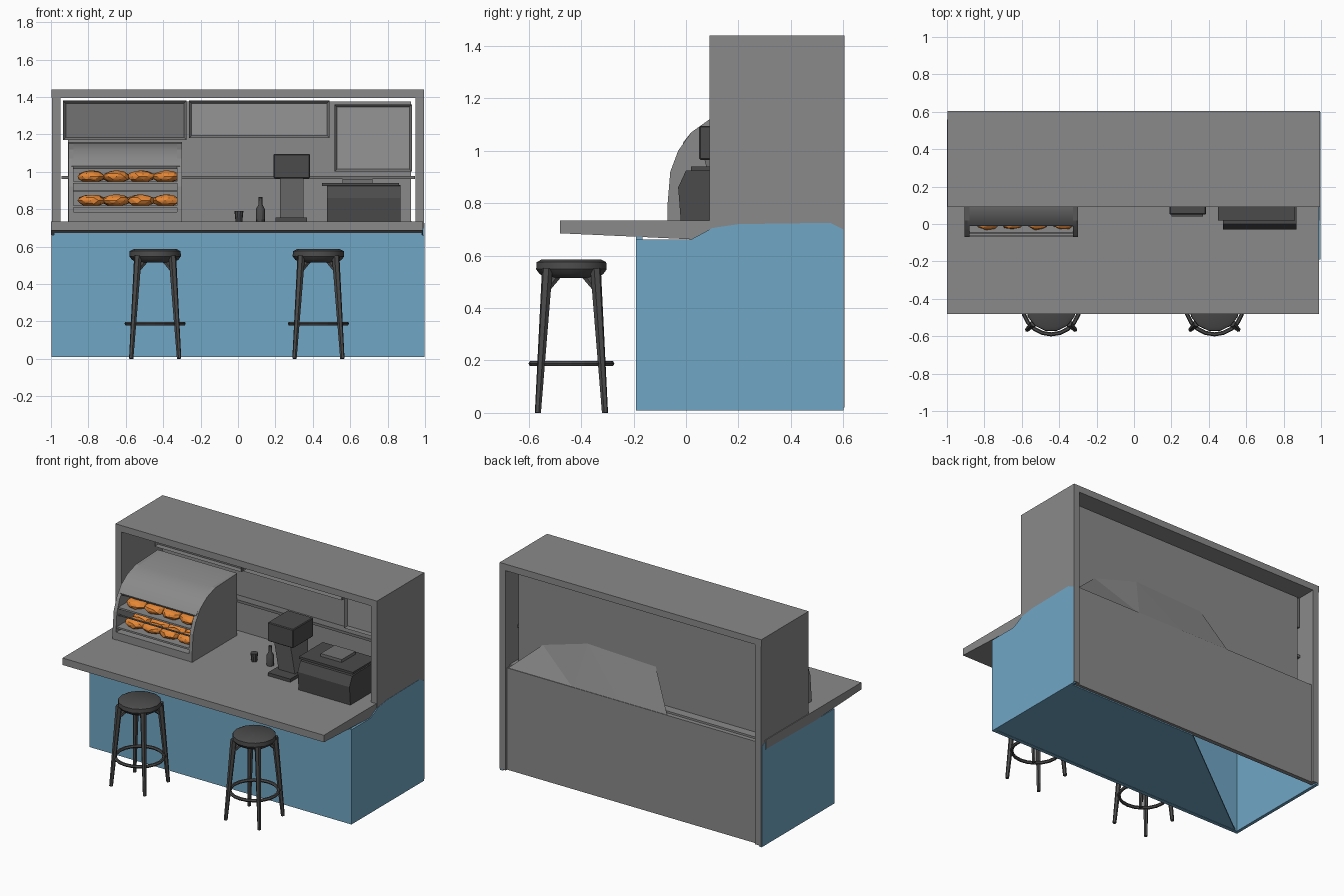
import bpy, bmesh, math, random
from mathutils import Vector, Matrix

if "Cube" in bpy.data.objects:
    bpy.data.objects.remove(bpy.data.objects["Cube"])
random.seed(4)

def mat(name, r, g, b):
    m = bpy.data.materials.new(name)
    m.diffuse_color = (r, g, b, 1)
    m.use_nodes = True
    m.node_tree.nodes["Principled BSDF"].inputs["Base Color"].default_value = m.diffuse_color
    return m

GRAY = mat("mid gray", .255, .255, .255)
LIGHT = mat("light gray", .30, .30, .30)
SHADE = mat("deep gray", .17, .17, .17)
DARK = mat("charcoal", .07, .07, .07)
BLUE = mat("soft blue", .16, .385, .56)
ORANGE = mat("baked orange", .78, .24, .035)

def finish(name, bm, m, smooth=False):
    bmesh.ops.recalc_face_normals(bm, faces=bm.faces)
    me = bpy.data.meshes.new(name)
    bm.to_mesh(me)
    bm.free()
    me.materials.append(m)
    ob = bpy.data.objects.new(name, me)
    bpy.context.collection.objects.link(ob)
    if smooth:
        bpy.context.view_layer.objects.active = ob
        ob.select_set(True)
        bpy.ops.object.shade_smooth_by_angle(angle=math.radians(35))
        ob.select_set(False)
    return ob

def box(name, x0, x1, y0, y1, z0, z1, m, bevel=0):
    bm = bmesh.new()
    bmesh.ops.create_cube(bm, size=1)
    for v in bm.verts:
        v.co = ((x0 + x1) / 2 + v.co.x * (x1 - x0), (y0 + y1) / 2 + v.co.y * (y1 - y0),
                (z0 + z1) / 2 + v.co.z * (z1 - z0))
    if bevel:
        bmesh.ops.bevel(bm, geom=bm.edges[:], offset=bevel, segments=1, affect='EDGES')
    return finish(name, bm, m)

def extrude(name, pts, offset, m, smooth=False):
    """Extrude a closed outline of 3D points."""
    bm = bmesh.new()
    f = bm.faces.new([bm.verts.new(p) for p in pts])
    r = bmesh.ops.extrude_face_region(bm, geom=[f])
    for v in r["geom"]:
        if isinstance(v, bmesh.types.BMVert):
            v.co += Vector(offset)
    return finish(name, bm, m, smooth)

def prism(name, pts, x0, x1, m, smooth=False):
    """Extrude a (y, z) profile along x."""
    return extrude(name, [(x0, y, z) for y, z in pts], (x1 - x0, 0, 0), m, smooth)

def lathe(name, prof, x, y, m, n=12):
    """Stack rings of (radius, z) around a vertical axis."""
    bm = bmesh.new()
    rings = [[bm.verts.new((x + r * math.cos(math.tau * i / n), y + r * math.sin(math.tau * i / n), z))
              for i in range(n)] for r, z in prof]
    for a, b in zip(rings, rings[1:]):
        for i in range(n):
            bm.faces.new((a[i], a[(i + 1) % n], b[(i + 1) % n], b[i]))
    bm.faces.new(rings[0])
    bm.faces.new(rings[-1])
    return finish(name, bm, m, True)

def rod(name, p, q, r0, r1, m, n=6):
    p, q = Vector(p), Vector(q)
    bm = bmesh.new()
    rot = (q - p).to_track_quat('Z', 'Y').to_matrix().to_4x4()
    bmesh.ops.create_cone(bm, cap_ends=True, segments=n, radius1=r0, radius2=r1, depth=(q - p).length,
                          matrix=Matrix.Translation((p + q) / 2) @ rot)
    return finish(name, bm, m)

def framed_panel(name, x0, x1, y0, y1, z0, z1, inner, border=.02):
    """Box whose front face is inset and sunk, with its own colour."""
    ob = box(name, x0, x1, y0, y1, z0, z1, SHADE)
    ob.data.materials.append(inner)
    bm = bmesh.new()
    bm.from_mesh(ob.data)
    f = min(bm.faces, key=lambda f: f.calc_center_median().y)
    bmesh.ops.inset_region(bm, faces=[f], thickness=border, depth=-.015)
    f.material_index = 1
    bm.to_mesh(ob.data)
    bm.free()

# Blue counter shell: front, floor open at the rear left corner, side skins
box("counter_front", -.985, .985, -.19, -.165, .01, .675, BLUE)
extrude("counter_floor", [(-.985, -.185, .012), (.985, -.185, .012), (.985, .57, .012), (0, .57, .012)],
        (0, 0, .012), BLUE)
for s, n in ((-1, "left"), (1, "right")):
    prism(n + "_counter_side", [(-.19, .01), (.6, .01), (.6, .70), (.55, .725), (.2, .72), (.1, .705),
                                (.02, .662), (-.19, .662)], s * .975, s * .997, BLUE)
    # Gray upright panels reach the floor at the rear
    prism(n + "_upright", [(.09, .70), (.09, 1.44), (.605, 1.44), (.605, .02), (.56, .02), (.56, .70)],
          s * .95, s * .995, GRAY)

# Countertop with tapered underside
prism("countertop", [(-.48, .685), (-.48, .733), (.56, .733), (.56, .67), (.02, .662), (-.19, .672)], -1, .99, GRAY)

# Roof, back panel, upper wall
box("roof", -.997, .99, .09, .605, 1.395, 1.44, GRAY)
box("back_panel", -.955, .955, .56, .59, .02, .72, GRAY)
box("upper_wall", -.91, .925, .48, .5, .7, 1.375, GRAY)
# Sloping cover behind the machines
bm = bmesh.new()
low = [bm.verts.new((x, .588, .715)) for x in (.95, .45, .1, -.27)]
high = [bm.verts.new(p) for p in ((.74, .5, .9), (.4, .5, 1.0), (-.12, .5, .98))]
for f in ((low[0], low[1], high[0]), (low[1], high[1], high[0]), (low[1], low[2], high[1]),
          (low[2], high[2], high[1]), (low[2], low[3], high[2])):
    bm.faces.new(f)
finish("rear_cover", bm, GRAY)

# Wall cabinets, wall screen and shelf
framed_panel("left_cabinet", -.935, -.275, .43, .49, 1.17, 1.38, SHADE)
framed_panel("middle_cabinet", -.262, .49, .43, .49, 1.18, 1.38, LIGHT)
framed_panel("right_cabinet", .515, .93, .42, .49, 1.0, 1.36, LIGHT)
box("wall_shelf", -.945, .945, .42, .485, .96, .978, SHADE)

# Curved display case
outer = [(-.07, .80), (-.06, .92), (-.03, 1.0), (.02, 1.07), (.09, 1.12), (.18, 1.15), (.42, 1.16)]
for n, x in (("left", -.905), ("right", -.325)):
    prism(n + "_case_end", [(-.07, .73)] + outer + [(.42, .73)], x, x + .025, GRAY)
hood = [(-.012, 1.03)] + outer[3:]
inner = [(y + .008, z - .015) for y, z in reversed(hood)]
prism("case_hood", hood + inner, -.89, -.31, GRAY, True)
box("case_back", -.89, -.31, .4, .42, .73, 1.15, GRAY)
box("case_skirt", -.89, -.31, -.068, .41, .73, .785, GRAY)
for i, (z, y) in enumerate(((.82, -.062), (.948, -.045))):
    box(f"case_shelf_{i}", -.885, -.315, y, .3, z - .012, z, GRAY)
    # Close-packed lumpy pastries
    for k in range(4):
        for row in range(2):
            bm = bmesh.new()
            bmesh.ops.create_icosphere(bm, subdivisions=2, radius=1)
            turn = Matrix.Rotation(random.uniform(-.2, .2), 3, 'Z')
            c = Vector((-.785 + k * .133, y + .07 + row * .085, z + .026))
            for v in bm.verts:
                lump = 1 + random.uniform(-.07, .07)
                v.co = c + turn @ Vector((v.co.x * .074, v.co.y * .056, v.co.z * .032)) * lump
            finish(f"pastry_{i}_{k}_{row}", bm, ORANGE)
box("case_rail", -.885, -.315, -.05, -.04, .893, .9, SHADE)

# Cup and bottle
lathe("cup", [(.018, .73), (.024, .79)], .005, .17, DARK, 10)
lathe("bottle", [(.024, .73), (.024, .80), (.01, .825), (.01, .865)], .12, .18, DARK, 10)

# Grinder: base, column, hopper
box("grinder_foot", .2, .37, .04, .28, .73, .755, DARK)
prism("grinder_column", [(.12, .75), (.07, .97), (.26, .97), (.26, .75)], .225, .35, SHADE)
box("grinder_hopper", .19, .385, .05, .27, .965, 1.095, DARK, .005)

# Coffee machine with lid and drip tray
prism("coffee_machine", [(-.02, .733), (-.03, .86), (0, .925), (.29, .93), (.29, .733)], .475, .87, DARK)
box("coffee_machine_lid", .45, .86, .02, .28, .925, .94, DARK)
box("coffee_machine_top_rail", .56, .72, .1, .25, .94, .96, SHADE)

# Two stools with four splayed legs and a foot ring
def stool(tag, cx, cy):
    lathe(tag + "_seat", [(.10, .515), (.125, .53), (.138, .548), (.136, .575), (.115, .586)], cx, cy, DARK, 14)
    for i, (sx, sy) in enumerate(((-1, -1), (1, -1), (1, 1), (-1, 1))):
        rod(f"{tag}_leg_{i}", (cx + sx * .128, cy + sy * .128, 0), (cx + sx * .092, cy + sy * .092, .55),
            .012, .021, DARK)
        rod(f"{tag}_brace_{i}", (cx + sx * .1, cy + sy * .1, .46), (cx + sx * .05, cy + sy * .05, .53),
            .01, .018, DARK)
    bpy.ops.mesh.primitive_torus_add(location=(cx, cy, .188), major_radius=.153, minor_radius=.011,
                                     major_segments=20, minor_segments=6)
    ring = bpy.context.object
    ring.name = tag + "_foot_ring"
    ring.data.materials.append(DARK)
    ring.select_set(False)

stool("left_stool", -.443, -.437)
stool("right_stool", .43, -.437)
